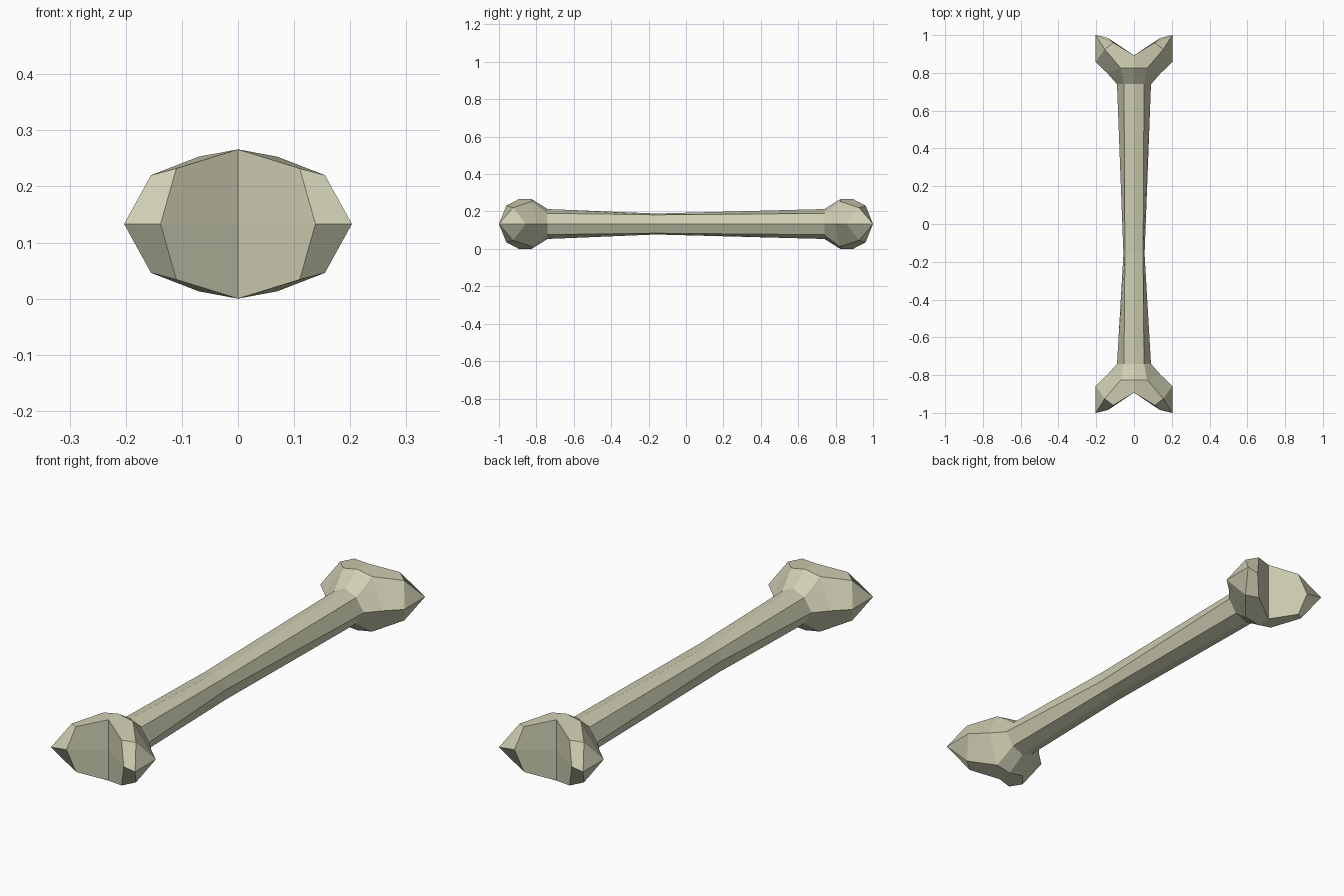
import bpy, bmesh
from itertools import product

if "Cube" in bpy.data.objects:
    bpy.data.objects.remove(bpy.data.objects["Cube"])

MID_Z = 0.133   # height of the bone's long axis

ivory = bpy.data.materials.new("pale bone")
ivory.diffuse_color = (0.62, 0.62, 0.45, 1)
ivory.use_nodes = True
ivory.node_tree.nodes["Principled BSDF"].inputs["Base Color"].default_value = ivory.diffuse_color

# Key points of one eighth of a knuckle (x, y, height above the axis)
P = {
    "neck_top": (0, 0.74, 0.08), "neck_mid": (0.053, 0.74, 0.057), "neck_side": (0.09, 0.74, 0),
    "crown_in": (0, 0.825, 0.133), "shoulder": (0.07, 0.825, 0.12), "flank": (0.14, 0.797, 0),
    "crown_out": (0, 0.893, 0.133), "notch": (0, 0.893, 0),
    "lobe_top": (0.11, 0.96, 0.099), "lobe_face": (0.138, 0.985, 0),
    "corner": (0.155, 0.925, 0.087), "tip": (0.203, 1.0, 0), "side": (0.203, 0.857, 0),
}
FACES = [
    "neck_top neck_mid shoulder crown_in",
    "neck_mid neck_side flank shoulder",
    "shoulder flank side corner",
    "crown_in shoulder corner lobe_top crown_out",
    "corner side tip",
    "lobe_top corner tip lobe_face",
    "crown_out lobe_top lobe_face notch",
]

bm = bmesh.new()


def add_face(points):
    bm.faces.new([bm.verts.new((x, y, z + MID_Z)) for x, y, z in points])


# Forked knuckles at both ends, mirrored on all three axes
for sx, sy, sz in product((1, -1), repeat=3):
    for names in FACES:
        add_face([(sx * P[n][0], sy * P[n][1], sz * P[n][2]) for n in names.split()])


def ring(y, top, mid_x, mid_z, side):
    return [(0, y, top), (mid_x, y, mid_z), (side, y, 0), (mid_x, y, -mid_z),
            (0, y, -top), (-mid_x, y, -mid_z), (-side, y, 0), (-mid_x, y, mid_z)]


# Eight-sided shaft with a narrow waist slightly off centre
rings = [ring(-0.74, 0.08, 0.053, 0.057, 0.09),
         ring(-0.16, 0.056, 0.048, 0.049, 0.056),
         ring(0.74, 0.08, 0.053, 0.057, 0.09)]
for a, b in zip(rings, rings[1:]):
    for i in range(8):
        j = (i + 1) % 8
        add_face([a[i], a[j], b[j], b[i]])

# Weld into one closed flat-shaded surface
bmesh.ops.remove_doubles(bm, verts=bm.verts, dist=0.0005)
bmesh.ops.recalc_face_normals(bm, faces=bm.faces)
mesh = bpy.data.meshes.new("bone")
bm.to_mesh(mesh)
bm.free()
mesh.materials.append(ivory)
bone = bpy.data.objects.new("bone", mesh)
bpy.context.collection.objects.link(bone)
